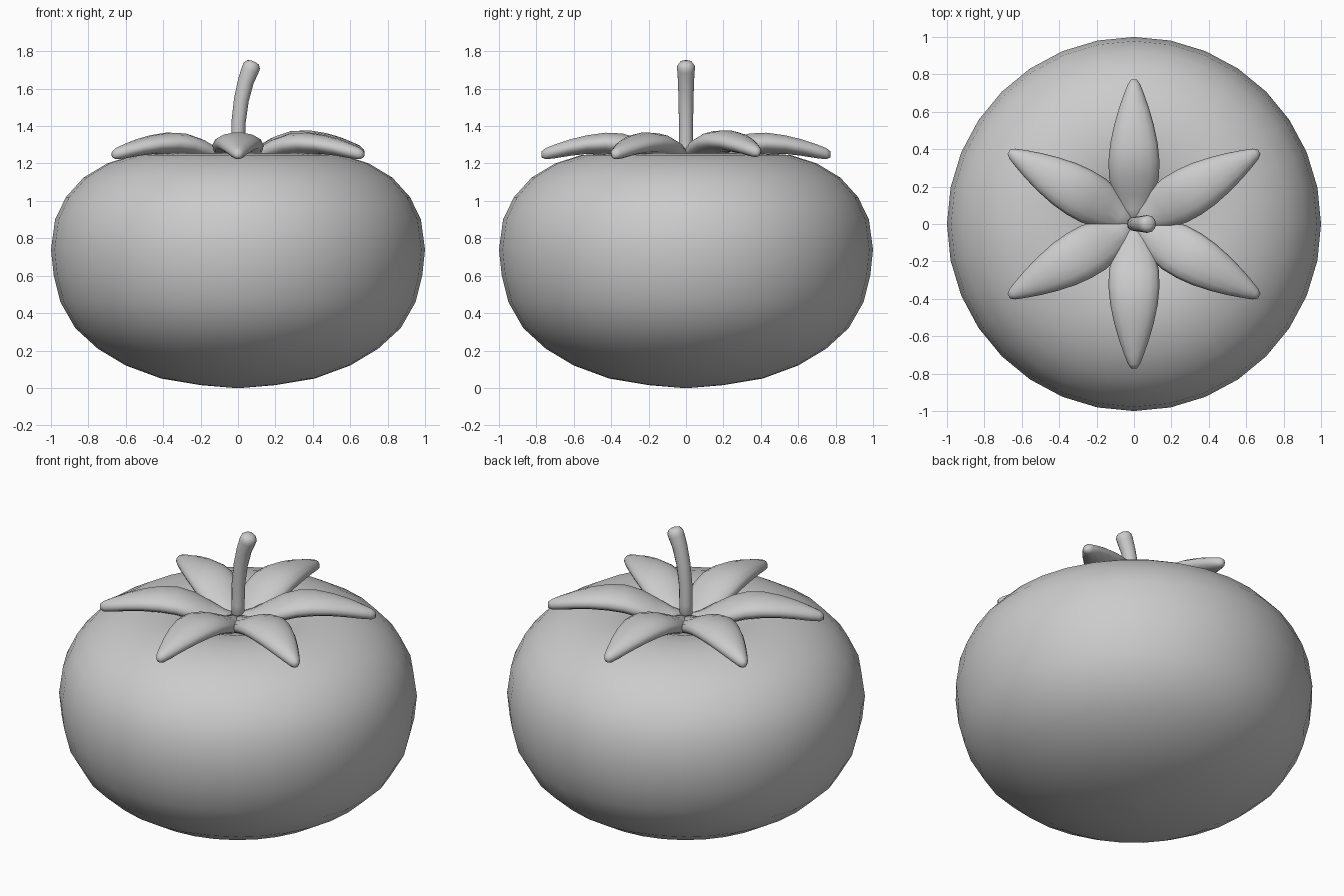
import bpy, bmesh
from math import sin, cos, pi, radians
from mathutils import Vector, Matrix

if "Cube" in bpy.data.objects:
    bpy.data.objects.remove(bpy.data.objects["Cube"])


def skin_rings(name, rings):
    """Join closed rings of points into a smooth, capped object."""
    bm = bmesh.new()
    loops = [[bm.verts.new(p) for p in ring] for ring in rings]
    n = len(loops[0])
    for a, b in zip(loops, loops[1:]):
        for i in range(n):
            j = (i + 1) % n
            bm.faces.new((a[i], a[j], b[j], b[i]))
    for ring in (loops[0], loops[-1]):
        centre = sum((v.co for v in ring), Vector()) / n
        tip = bm.verts.new(centre)
        for i in range(n):
            bm.faces.new((ring[i], ring[(i + 1) % n], tip))
    bmesh.ops.recalc_face_normals(bm, faces=bm.faces)
    for f in bm.faces:
        f.smooth = True
    mesh = bpy.data.meshes.new(name)
    bm.to_mesh(mesh)
    bm.free()
    ob = bpy.data.objects.new(name, mesh)
    bpy.context.collection.objects.link(ob)
    return ob


# Squat fruit body with a dimpled top
profile = [(0.02, 0.0), (0.2, 0.015), (0.41, 0.05), (0.6, 0.12), (0.75, 0.21),
           (0.87, 0.32), (0.95, 0.46), (0.985, 0.6), (1.0, 0.74), (0.978, 0.9),
           (0.92, 1.02), (0.825, 1.125), (0.7, 1.2), (0.56, 1.245), (0.42, 1.255),
           (0.29, 1.235), (0.17, 1.19), (0.08, 1.16), (0.02, 1.15)]
SEG = 32
skin_rings("fruit_body", [[(r * cos(2 * pi * i / SEG), r * sin(2 * pi * i / SEG), z)
                           for i in range(SEG)] for r, z in profile])

# Leaf sections: distance from centre, half width, top, bottom
sections = [(0.0, 0.03, 1.235, 1.16), (0.08, 0.08, 1.25, 1.16), (0.16, 0.115, 1.29, 1.18),
            (0.25, 0.134, 1.335, 1.215), (0.34, 0.136, 1.362, 1.24), (0.43, 0.127, 1.366, 1.25),
            (0.53, 0.106, 1.352, 1.25), (0.62, 0.08, 1.33, 1.24), (0.7, 0.052, 1.303, 1.227),
            (0.75, 0.032, 1.283, 1.222), (0.773, 0.014, 1.265, 1.232)]


def leaf_ring(r, w, top, bottom, n=14):
    ring = []
    for i in range(n):
        c, s = cos(2 * pi * i / n), sin(2 * pi * i / n)
        ring.append((r, w * c, (top + bottom) / 2 + (top - bottom) / 2 * s))
    return ring


# Six leaves around the stem
for k in range(6):
    leaf = skin_rings(f"leaf_{k + 1}", [leaf_ring(*s) for s in sections])
    lift = 0.012 if k == 0 else 0
    leaf.data.transform(Matrix.Translation((0, 0, lift)) @
                        Matrix.Rotation(radians(30 + 60 * k), 4, 'Z'))

# Curved stem: x, z, radius, lean angle
stem = [(0.0, 1.15, 0.038, 0), (0.0, 1.3, 0.037, 2), (0.003, 1.42, 0.038, 6),
        (0.018, 1.54, 0.04, 11), (0.042, 1.64, 0.043, 17), (0.065, 1.7, 0.047, 22),
        (0.074, 1.722, 0.047, 22), (0.081, 1.74, 0.034, 22), (0.083, 1.746, 0.015, 22)]
skin_rings("stem", [[(x + r * cos(a) * cos(radians(t)), r * sin(a),
                      z - r * cos(a) * sin(radians(t)))
                     for a in (2 * pi * i / 12 for i in range(12))]
                    for x, z, r, t in stem])
